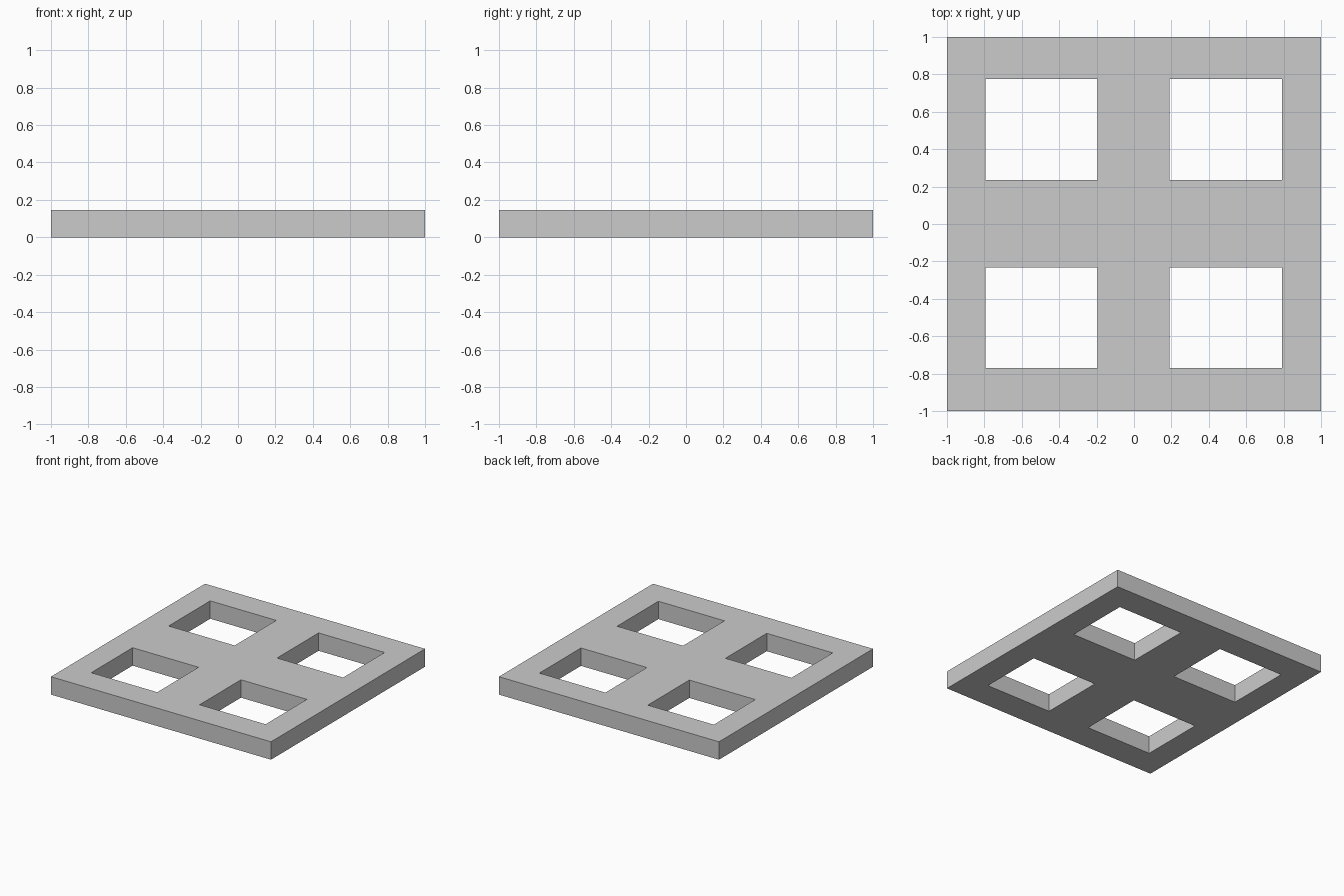
import bpy
import bmesh

if "Cube" in bpy.data.objects:
    bpy.data.objects.remove(bpy.data.objects["Cube"])

HEIGHT = 0.147
XS = [-1, -0.795, -0.195, 0.19, 0.79, 1]      # plate edges and window sides
YS = [-1, -0.77, -0.233, 0.235, 0.775, 1]

# Plate outline: a grid of cells, leaving out the four windows
bm = bmesh.new()
grid = [[bm.verts.new((x, y, 0)) for y in YS] for x in XS]
for i in range(5):
    for j in range(5):
        if i in (1, 3) and j in (1, 3):
            continue
        bm.faces.new((grid[i][j], grid[i + 1][j], grid[i + 1][j + 1], grid[i][j + 1]))

# Thickness, including the window walls
result = bmesh.ops.extrude_face_region(bm, geom=bm.faces[:], use_keep_orig=True)
top_verts = [g for g in result["geom"] if isinstance(g, bmesh.types.BMVert)]
bmesh.ops.translate(bm, verts=top_verts, vec=(0, 0, HEIGHT))
bmesh.ops.recalc_face_normals(bm, faces=bm.faces[:])

mesh = bpy.data.meshes.new("window_plate")
bm.to_mesh(mesh)
bm.free()
plate = bpy.data.objects.new("window_plate", mesh)
bpy.context.collection.objects.link(plate)
